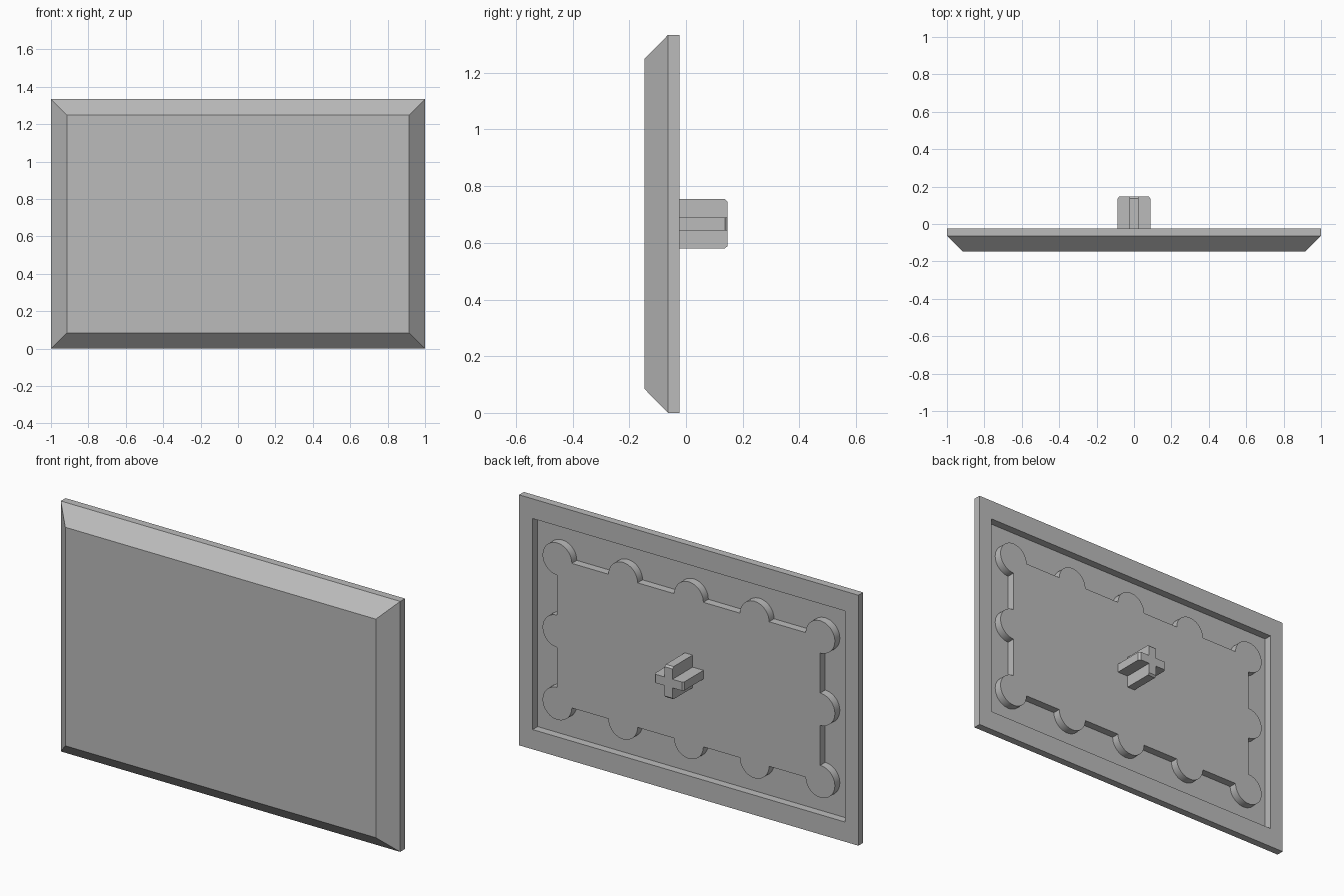
import bpy, bmesh
from math import cos, sin, radians
from mathutils import Vector

if "Cube" in bpy.data.objects:
    bpy.data.objects.remove(bpy.data.objects["Cube"], do_unlink=True)

grey = bpy.data.materials.new("plain_grey")
grey.use_nodes = True
grey.diffuse_color = (0.5, 0.5, 0.5, 1)
grey.node_tree.nodes["Principled BSDF"].inputs["Base Color"].default_value = (0.5, 0.5, 0.5, 1)

MID = 0.667          # height of the centre
FRONT, BACK = -0.147, -0.023
FLOOR = BACK - 0.042  # floor of the recess in the back


def loft(name, rings):
    """Join equal-length (points, y) outlines in order and cap both ends."""
    bm = bmesh.new()
    loops = [[bm.verts.new((x, y, MID + z)) for x, z in pts] for pts, y in rings]
    for a, b in zip(loops, loops[1:]):
        for i in range(len(a)):
            j = (i + 1) % len(a)
            bm.faces.new((a[i], a[j], b[j], b[i]))
    bm.faces.new(loops[0])
    bm.faces.new(loops[-1])
    bmesh.ops.recalc_face_normals(bm, faces=bm.faces)
    mesh = bpy.data.meshes.new(name)
    bm.to_mesh(mesh)
    bm.free()
    mesh.materials.append(grey)
    obj = bpy.data.objects.new(name, mesh)
    bpy.context.collection.objects.link(obj)
    return obj


def rect(w, h):
    return [(-w, -h), (w, -h), (w, h), (-w, h)]


# Panel: bevelled front, flat rim and recessed back
loft("panel", [
    (rect(1 - 0.085, MID - 0.085), FRONT),
    (rect(1, MID), BACK - 0.04),
    (rect(1, MID), BACK),
    (rect(0.92, MID - 0.105), BACK),
    (rect(0.92, MID - 0.105), FLOOR),
])


# Raised back pad: rectangle with round lobes along its edges
def lobed_outline(w, h, radius, columns, rows, step=7.5):
    pts = []
    corners = [Vector(p) for p in rect(w, h)]
    for side in range(4):
        a, b = corners[side], corners[(side + 1) % 4]
        count = rows if side % 2 else columns
        for k in range(count - 1):
            c = a.lerp(b, k / (count - 1))
            end = 360 + 90 * side
            sweep = 180 if k else 270
            n = int(sweep / step)
            for i in range(n + 1):
                t = radians(end - sweep + sweep * i / n)
                pts.append((c.x + radius * cos(t), c.y + radius * sin(t)))
    return pts


lobes = lobed_outline(0.775, 0.385, 0.086, 5, 3)
pad = loft("back_pad", [(lobes, FLOOR - 0.01), (lobes, BACK)])
bpy.context.view_layer.objects.active = pad
pad.select_set(True)
bpy.ops.object.shade_smooth_by_angle(angle=radians(30))


# Cross-shaped peg with chamfered arm tips
def cross(reach, half):
    arm = [(half, -half), (reach, -half), (reach, half)]
    pts = []
    for _ in range(4):
        pts += arm
        arm = [(-z, x) for x, z in arm]
    return pts


loft("cross_peg", [
    (cross(0.087, 0.023), BACK - 0.01),
    (cross(0.087, 0.023), 0.137),
    (cross(0.078, 0.023), 0.147),
])
